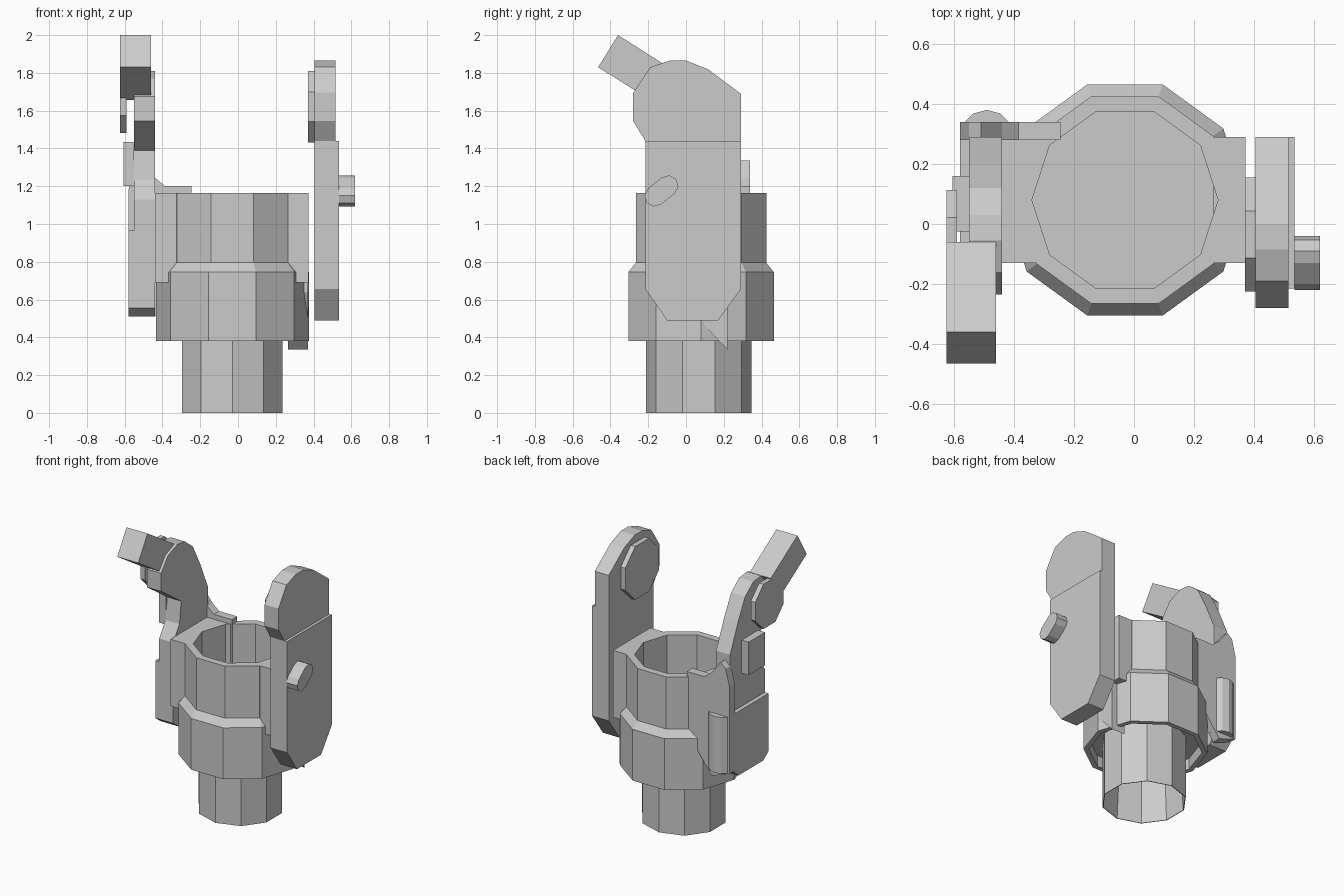
import bpy, bmesh
from math import sin, cos, pi, radians

if "Cube" in bpy.data.objects:
    bpy.data.objects.remove(bpy.data.objects["Cube"])

CX, CY = -0.03, 0.08  # axis of the round socket


def finish(name, bm):
    bmesh.ops.recalc_face_normals(bm, faces=bm.faces)
    me = bpy.data.meshes.new(name)
    bm.to_mesh(me)
    bm.free()
    ob = bpy.data.objects.new(name, me)
    bpy.context.collection.objects.link(ob)
    return ob


def prism(name, pts, lo, hi, axis='x'):
    """Extrude a profile: (y,z) along x, (x,z) along y, or (x,y) along z."""
    place = {'x': lambda p, t: (t, p[0], p[1]),
             'y': lambda p, t: (p[0], t, p[1]),
             'z': lambda p, t: (p[0], p[1], t)}[axis]
    bm = bmesh.new()
    a = [bm.verts.new(place(p, lo)) for p in pts]
    b = [bm.verts.new(place(p, hi)) for p in pts]
    bm.faces.new(a)
    bm.faces.new(b[::-1])
    n = len(pts)
    for i in range(n):
        bm.faces.new((a[i], a[(i + 1) % n], b[(i + 1) % n], b[i]))
    return finish(name, bm)


def lathe(name, profile, phase=0, n=10, cap_last=False, cx=CX, cy=CY):
    """Low-sided turned shape from (radius, z) points."""
    bm = bmesh.new()
    rings = []
    for r, z in profile:
        rings.append([bm.verts.new((cx + r * cos(phase + 2 * pi * i / n),
                                    cy + r * sin(phase + 2 * pi * i / n), z))
                      for i in range(n)])
    for a, b in zip(rings, rings[1:]):
        for i in range(n):
            j = (i + 1) % n
            bm.faces.new((a[i], a[j], b[j], b[i]))
    if cap_last:
        bm.faces.new(rings[-1])
    return finish(name, bm)


def rect(a0, b0, a1, b1):
    return [(a0, b0), (a1, b0), (a1, b1), (a0, b1)]


def arc(cx, cy, r, a0, a1, steps):
    return [(cx + r * cos(radians(a0 + (a1 - a0) * i / steps)),
             cy + r * sin(radians(a0 + (a1 - a0) * i / steps)))
            for i in range(steps + 1)]


def disc(cy, cz, r, n=8):
    return arc(cy, cz, r, 22.5, 382.5, n)[:-1]


# Socket: stepped collar, hollow from above and undercut below
lathe("socket_collar", [(0.27, 0.46), (0.37, 0.46), (0.37, 0.38), (0.405, 0.38),
                        (0.405, 0.745), (0.363, 0.795), (0.363, 1.165),
                        (0.31, 1.165), (0.31, 0.52)], cap_last=True)
# Stem, open at the bottom
lathe("stem_tube", [(0.25, 0.42), (0.275, 0.0), (0.28, 0.0), (0.28, 0.50)],
      phase=pi / 2, cy=0.068, cap_last=False)
lathe("stem_inner_cap", [(0.26, 0.40), (0.26, 0.42)], phase=pi / 2, cy=0.068,
      cap_last=True)

# Side lugs of the socket, left and right of the hollow
for side, xs in (("left", (-0.44, -0.28)), ("right", (0.22, 0.372))):
    x_in = xs[1] if side == "left" else xs[0]
    x_out = xs[0] if side == "left" else xs[1]
    tip = -0.34 if side == "left" else 0.28
    prism(side + "_lug", [(x_out, -0.13), (x_in, -0.13), (tip, CY), (x_in, 0.29),
                          (x_out, 0.29)], 0.69, 1.165, 'z')

# Small bracket below the right lug
prism("right_bracket", [(0.0, 0.64), (0.075, 0.485), (0.22, 0.335), (0.22, 0.69),
                        (0.0, 0.69)], 0.265, 0.37)

# Right cheek plate, its rounded head, inner disc and outer pin
prism("right_plate", [(-0.215, 0.655), (-0.10, 0.49), (0.17, 0.49), (0.29, 0.655),
                      (0.29, 1.44), (-0.215, 1.44)], 0.405, 0.535)
prism("right_head", [(-0.215, 1.44), (-0.28, 1.545), (-0.28, 1.695), (-0.19, 1.83),
                     (-0.085, 1.865), (0.0, 1.865), (0.115, 1.82), (0.29, 1.69),
                     (0.29, 1.44)], 0.405, 0.515)
prism("right_inner_disc", disc(-0.035, 1.62, 0.205), 0.37, 0.405)
prism("right_pin", arc(-0.095, 1.203, 0.055, -50, 130, 4)
      + arc(-0.165, 1.147, 0.055, 130, 310, 4), 0.535, 0.62)

# Left base plate and arm with a rounded head
prism("left_base", [(-0.10, 0.555), (-0.04, 0.51), (0.24, 0.51), (0.29, 0.555),
                    (0.29, 0.965), (-0.10, 0.965)], -0.58, -0.44)
prism("left_arm", [(-0.10, 0.90), (-0.10, 1.13), (-0.03, 1.235), (-0.01, 1.39),
                   (-0.235, 1.545), (-0.235, 1.675), (-0.16, 1.77), (-0.055, 1.81),
                   (0.03, 1.80), (0.12, 1.73), (0.20, 1.58), (0.29, 1.38),
                   (0.29, 0.90)], -0.55, -0.44)
prism("left_outer_block", rect(-0.025, 1.20, 0.16, 1.435), -0.605, -0.55)

# Slanted lever on the left arm and its outer disc
prism("lever_bar", [(-0.36, 2.0), (-0.465, 1.83), (-0.19, 1.657), (-0.06, 1.81)],
      -0.625, -0.46)
prism("lever_disc", disc(-0.045, 1.64, 0.172), -0.625, -0.59)

# Web and half-round rib at the back left
prism("back_web", [(-0.58, 0.56), (-0.44, 0.51), (-0.30, 0.70), (-0.245, 0.80),
                   (-0.245, 1.20), (-0.385, 1.20), (-0.44, 1.245), (-0.51, 1.335),
                   (-0.55, 1.30), (-0.58, 1.18)], 0.28, 0.34, 'y')
prism("back_rib", arc(-0.49, 0.29, 0.09, 0, 180, 6), 0.56, 0.96, 'z')
